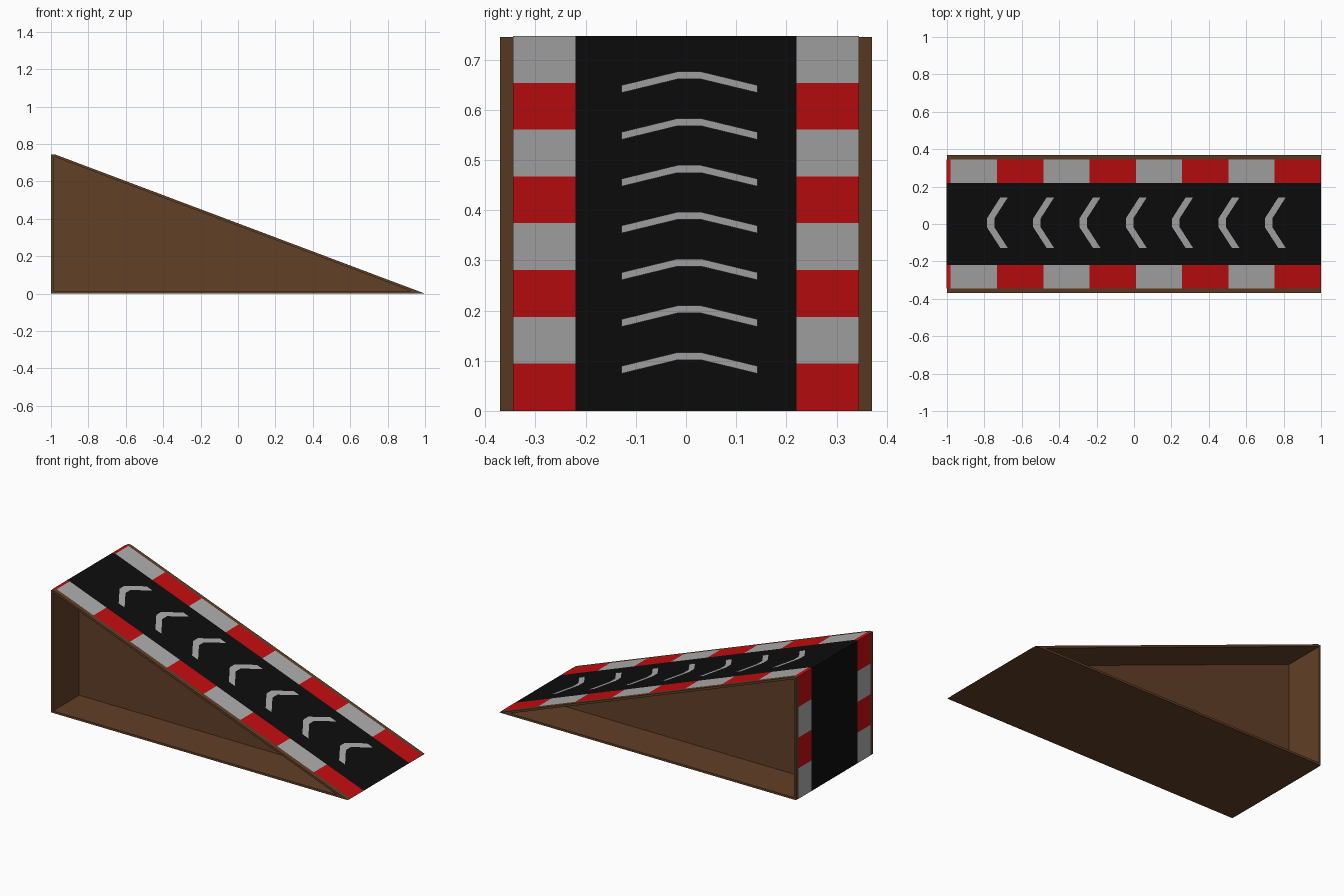
import bpy
import bmesh

if "Cube" in bpy.data.objects:
    bpy.data.objects.remove(bpy.data.objects["Cube"])


def material(name, rgb):
    m = bpy.data.materials.new(name)
    m.diffuse_color = (*rgb, 1)
    m.use_nodes = True
    m.node_tree.nodes["Principled BSDF"].inputs["Base Color"].default_value = m.diffuse_color
    return m


BROWN = material("brown_wood", (0.12, 0.05, 0.02))
BLACK = material("black_asphalt", (0.004, 0.004, 0.004))
RED = material("red_paint", (0.56, 0.004, 0.005))
PALE = material("pale_paint", (0.42, 0.42, 0.42))

HALF_W, CURB_OUT, CURB_IN, CORE = 0.37, 0.345, 0.22, 0.12
TOP, CREST = 0.745, -0.98
LIFT = 0.0015


def finish(name, bm, mat):
    bmesh.ops.recalc_face_normals(bm, faces=bm.faces)
    me = bpy.data.meshes.new(name)
    bm.to_mesh(me)
    bm.free()
    me.materials.append(mat)
    ob = bpy.data.objects.new(name, me)
    bpy.context.collection.objects.link(ob)
    return ob


def quads(name, faces, mat):
    """Painted surface made of separate faces, wound to face outward."""
    bm = bmesh.new()
    for pts in faces:
        bm.faces.new([bm.verts.new(p) for p in pts])
    bmesh.ops.remove_doubles(bm, verts=bm.verts, dist=1e-5)
    return_mesh = bpy.data.meshes.new(name)
    bm.to_mesh(return_mesh)
    bm.free()
    return_mesh.materials.append(mat)
    ob = bpy.data.objects.new(name, return_mesh)
    bpy.context.collection.objects.link(ob)


def strip(a, b, y0, y1):
    """Quad spanning y0..y1 between two (x, z) points of the path."""
    return [(a[0], y0, a[1]), (a[0], y1, a[1]), (b[0], y1, b[1]), (b[0], y0, b[1])]


# Wedge body: thin outer shell with deep recesses on both sides
outer = [(-1, 0), (1, 0), (CREST, TOP), (-1, TOP)]
inner = [(-0.987, 0.013), (0.9285, 0.013), (-0.9824, 0.732), (-0.987, 0.732)]
rings = [(inner, -CORE), (inner, -HALF_W), (outer, -HALF_W),
         (outer, HALF_W), (inner, HALF_W), (inner, CORE)]
bm = bmesh.new()
loops = [[bm.verts.new((x, y, z)) for x, z in prof] for prof, y in rings]
for r0, r1 in zip(loops, loops[1:]):
    for i in range(4):
        j = (i + 1) % 4
        bm.faces.new((r0[i], r0[j], r1[j], r1[i]))
bm.faces.new(loops[0])
bm.faces.new(loops[-1])
finish("ramp_body", bm, BROWN)

# Path of the painted skin: up the slope, over the crest, down the back
foot, crest = (1, LIFT), (CREST, TOP + LIFT)
back_top, back_foot = (-1 - LIFT, TOP + LIFT), (-1 - LIFT, 0)


def split(a, b, n):
    return [(a[0] + (b[0] - a[0]) * i / n, a[1] + (b[1] - a[1]) * i / n)
            for i in range(n + 1)]


# Black roadway
path = [foot, crest, back_top, back_foot]
quads("roadway", [strip(a, b, -CURB_IN, CURB_IN) for a, b in zip(path, path[1:])], BLACK)

# Striped curbs: 8 tiles on the slope, one on the crest, 4 on the back
slope, back = split(foot, crest, 8), split(back_top, back_foot, 4)
tiles = [(a, b, i % 2) for i, (a, b) in enumerate(zip(slope, slope[1:]))]
tiles.append((crest, back_top, 0))
tiles += [(a, b, i % 2) for i, (a, b) in enumerate(zip(back, back[1:]))]
for colour, (name, mat) in enumerate((("red_curb_tiles", RED), ("pale_curb_tiles", PALE))):
    quads(name, [strip(a, b, y0, y1) for a, b, c in tiles if c == colour
                 for y0, y1 in ((-CURB_OUT, -CURB_IN), (CURB_IN, CURB_OUT))], mat)

# Chevron arrows pointing uphill: (y, low z, high z) stations
stations = [(-0.128, 0.071, 0.086), (-0.017, 0.098, 0.113),
            (0.030, 0.098, 0.113), (0.142, 0.071, 0.086)]


def on_slope(y, z):
    return (1 - z * (1 - CREST) / TOP, y, z + 2.5 * LIFT)


for k in range(7):
    dz = k * 0.0932
    quads(f"chevron_{k + 1}",
          [[on_slope(p[0], p[1] + dz), on_slope(q[0], q[1] + dz),
            on_slope(q[0], q[2] + dz), on_slope(p[0], p[2] + dz)]
           for p, q in zip(stations, stations[1:])], PALE)
